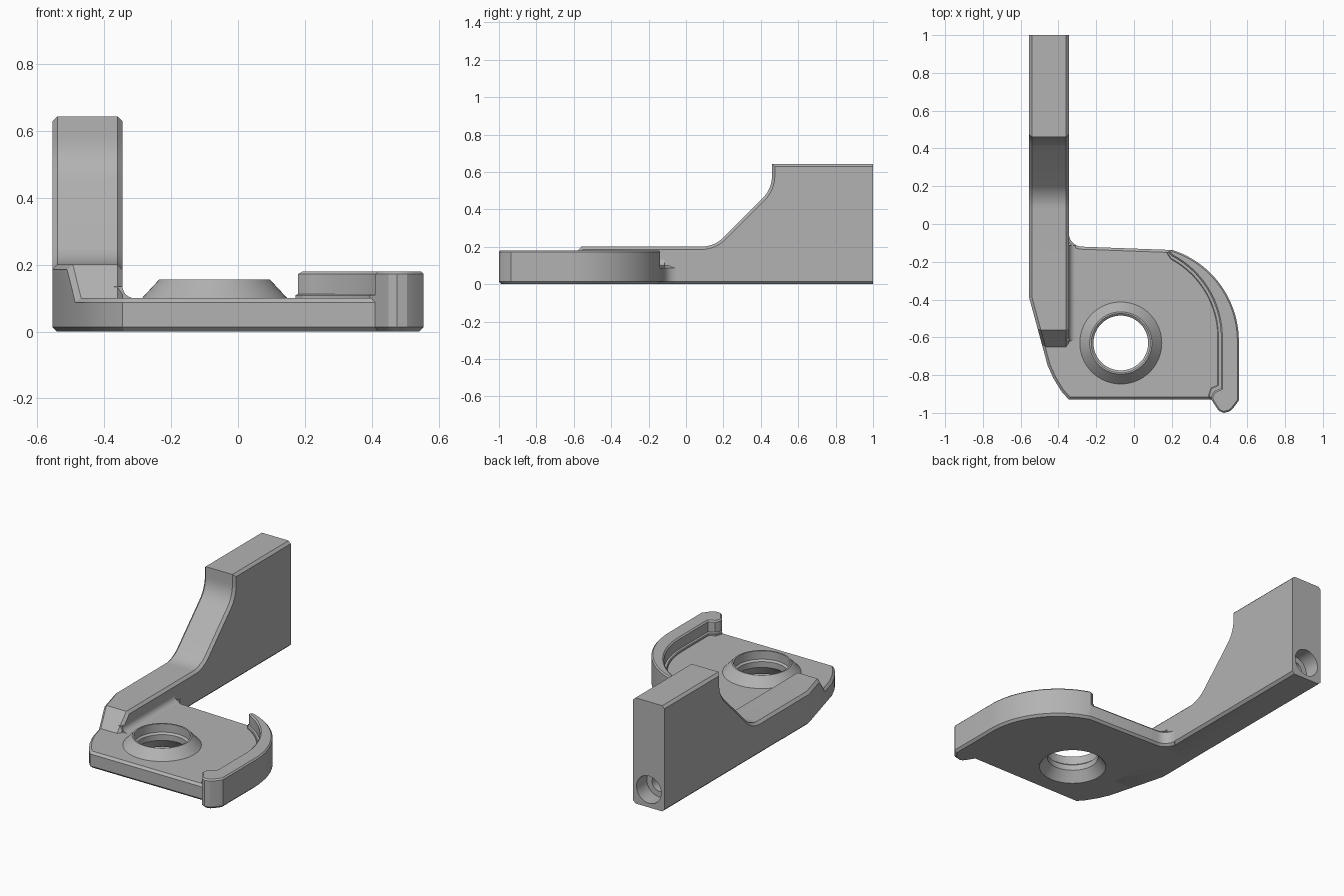
import bpy, bmesh, math
from mathutils import Vector, Matrix

if "Cube" in bpy.data.objects:
    bpy.data.objects.remove(bpy.data.objects["Cube"])

GREY = (0.45, 0.45, 0.45, 1)
grey = bpy.data.materials.new("plain grey")
grey.use_nodes = True
grey.diffuse_color = GREY
grey.node_tree.nodes["Principled BSDF"].inputs["Base Color"].default_value = GREY


def arc(cx, cy, r, a, b, n=12):
    angles = [math.radians(a + (b - a) * i / n) for i in range(n + 1)]
    return [(cx + r * math.cos(t), cy + r * math.sin(t)) for t in angles]


def prism(points, place, step):
    """Closed outline placed in space and pushed along step."""
    bm = bmesh.new()
    face = bm.faces.new([bm.verts.new(place(*p)) for p in points])
    side = bmesh.ops.extrude_face_region(bm, geom=[face])["geom"]
    bmesh.ops.translate(bm, vec=step, verts=[v for v in side if isinstance(v, bmesh.types.BMVert)])
    bmesh.ops.recalc_face_normals(bm, faces=bm.faces)
    return bm


def slab(points, low, high):
    return prism(points, lambda x, y: (x, y, low), (0, 0, high - low))


def chamfer(bm, edges, size):
    bmesh.ops.bevel(bm, geom=edges, offset=size, segments=1, affect="EDGES", clamp_overlap=True)


def level_edges(bm, z):
    return [e for e in bm.edges if all(abs(v.co.z - z) < 1e-5 for v in e.verts)]


def make(name, bm):
    mesh = bpy.data.meshes.new(name)
    bm.to_mesh(mesh)
    bm.free()
    mesh.materials.append(grey)
    ob = bpy.data.objects.new(name, mesh)
    bpy.context.collection.objects.link(ob)
    return ob


def drill(ob, radius, depth, matrix):
    bm = bmesh.new()
    bmesh.ops.create_cone(bm, cap_ends=True, segments=48, radius1=radius,
                          radius2=radius, depth=depth, matrix=matrix)
    cutter = make("hole_cutter", bm)
    cutter.hide_render = True
    mod = ob.modifiers.new("hole", "BOOLEAN")
    mod.object, mod.operation, mod.solver = cutter, "DIFFERENCE", "EXACT"
    bpy.context.view_layer.objects.active = ob
    bpy.ops.object.modifier_apply(modifier=mod.name)
    bpy.data.objects.remove(cutter)


LEFT, INNER, EDGE = -0.555, -0.345, 0.555
CHAMFER = 0.015
HUB = (-0.07, -0.63)

# Shared curved outer edge and rounded foot
outer = arc(0.048, -0.62, 0.507, 72, 0, 24)
foot = [(EDGE, -0.935), (0.525, -0.975), (0.505, -0.993), (0.475, -1), (0.45, -0.99),
        (0.432, -0.965), (0.41, -0.93)]

# Flat base plate with a filleted inside corner
outline = [(-0.45, -0.05)] + arc(-0.275, -0.05, 0.07, 180, 270, 8) + outer + foot
outline += [(INNER, -0.93), (-0.385, -0.885), (-0.425, -0.82), (-0.457, -0.75),
            (LEFT, -0.39), (LEFT, -0.15)]
bm = slab(outline, 0, 0.1)
chamfer(bm, level_edges(bm, 0) + level_edges(bm, 0.1), CHAMFER)
plate = make("base_plate", bm)
drill(plate, 0.2, 1, Matrix.Translation((*HUB, 0)))


# Raised curved rim and the small ledge at its foot
def rim(name, grow, top, bevel):
    inner = [(0.41 - grow, -0.91), (0.425 - grow, -0.885 + grow), (0.46 - grow, -0.87 + grow)]
    inner += arc(-0.026, -0.6, 0.486 - grow, 0, 62, 24)
    inner += [(0.18 - grow / 2, -0.15)]
    bm = slab(outer + foot + inner, 0.05, top)
    chamfer(bm, level_edges(bm, top), bevel)
    return make(name, bm)


parts = [plate, rim("curved_rim", 0, 0.18, 0.008), rim("rim_ledge", 0.017, 0.112, 0.004)]

# Upright arm from its side profile
profile = [(-0.65, 0.02), (-0.65, 0.1), (-0.56, 0.2)]
profile += arc(0.08, 0.37, 0.17, -90, -45, 8) + arc(0.29, 0.58, 0.17, -45, 0, 8)
profile += [(0.46, 0.643), (1, 0.643), (1, 0), (-0.6, 0)]
bm = prism(profile, lambda y, z: (LEFT, y, z), (INNER - LEFT, 0, 0))

# Slanted cut on the outer front corner
cut = bmesh.ops.bisect_plane(bm, geom=bm.verts[:] + bm.edges[:] + bm.faces[:],
                             plane_co=(LEFT, -0.39, 0), plane_no=Vector((-0.36, -0.098, 0)),
                             clear_outer=True)
rim_edges = [e for e in cut["geom_cut"] if isinstance(e, bmesh.types.BMEdge)]
bmesh.ops.holes_fill(bm, edges=rim_edges, sides=0)
bmesh.ops.recalc_face_normals(bm, faces=bm.faces)
bm.normal_update()


def is_long_edge(e):
    sides = sum(abs(f.normal.x) > 0.5 for f in e.link_faces)
    ends = all(v.co.y > 0.99 for v in e.verts) or all(v.co.y < -0.59 and v.co.z < 0.11 for v in e.verts)
    return sides == 1 and not ends


chamfer(bm, [e for e in bm.edges if is_long_edge(e)], CHAMFER)
arm = make("upright_arm", bm)

# Stepped screw hole in the back end
turn = Matrix.Rotation(math.pi / 2, 4, "X")
for radius, depth in ((0.083, 0.2), (0.048, 0.7)):
    drill(arm, radius, depth, Matrix.Translation(((LEFT + INNER) / 2, 1, 0.108)) @ turn)
parts.append(arm)

# Concave blend between arm and plate
blend = [(-0.37, 0.09), (-0.37, 0.135)] + arc(-0.31, 0.135, 0.035, 180, 270, 8) + [(-0.31, 0.09)]
parts.append(make("arm_blend", prism(blend, lambda x, z: (x, -0.62, z), (0, 0.505, 0))))

# Conical hub ring with a countersunk underside
section = [(0.19, 0), (0.145, 0.06), (0.145, 0.095), (0.156, 0.105), (0.156, 0.156),
           (0.165, 0.156), (0.217, 0.1), (0.2, 0.095), (0.2, 0)]
bm = bmesh.new()
ring = [bm.verts.new((HUB[0] + r, HUB[1], z)) for r, z in section]
loop = [bm.edges.new((ring[i - 1], ring[i])) for i in range(len(ring))]
bmesh.ops.spin(bm, geom=ring + loop, cent=(*HUB, 0), axis=(0, 0, 1), angle=math.tau,
               steps=64, use_merge=True)
bmesh.ops.remove_doubles(bm, verts=bm.verts, dist=1e-5)
bmesh.ops.recalc_face_normals(bm, faces=bm.faces)
parts.append(make("hub_ring", bm))

bpy.ops.object.select_all(action="DESELECT")
for ob in parts:
    ob.select_set(True)
bpy.context.view_layer.objects.active = plate
bpy.ops.object.shade_smooth_by_angle(angle=math.radians(25))
